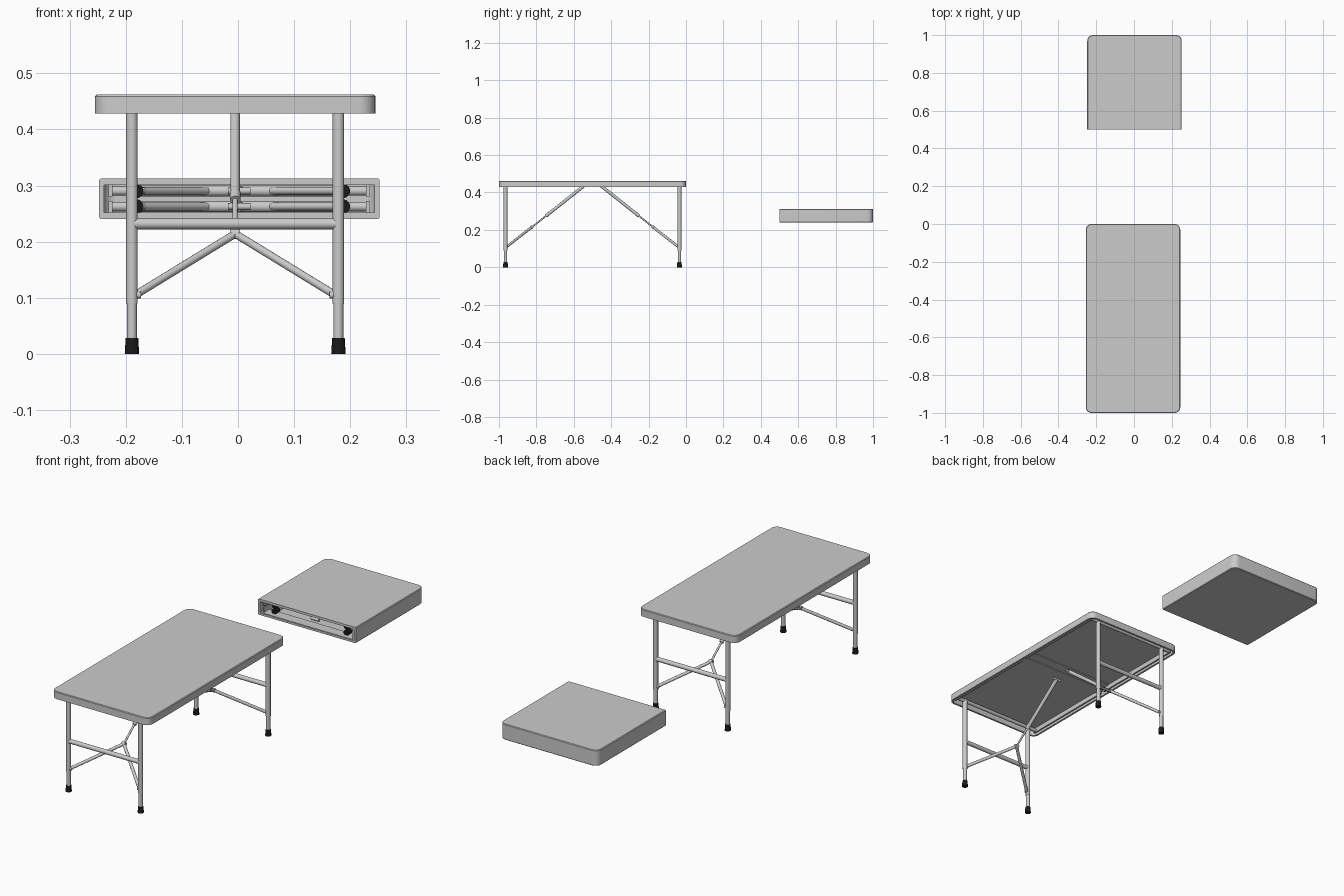
import bpy, bmesh, math
from mathutils import Matrix, Vector

if "Cube" in bpy.data.objects:
    bpy.data.objects.remove(bpy.data.objects["Cube"])

black = bpy.data.materials.new("black_rubber")
black.diffuse_color = (0.01, 0.01, 0.01, 1)
black.use_nodes = True
black.node_tree.nodes["Principled BSDF"].inputs["Base Color"].default_value = black.diffuse_color
W, L, T = 0.25, 0.5, 0.009        # half width, half-table length, wall thickness


def finish(bm, name, M, mat=None, smooth=False):
    bmesh.ops.recalc_face_normals(bm, faces=bm.faces)
    me = bpy.data.meshes.new(name)
    bm.to_mesh(me)
    bm.free()
    me.transform(M)
    ob = bpy.data.objects.new(name, me)
    bpy.context.collection.objects.link(ob)
    if mat:
        me.materials.append(mat)
    if smooth:
        bpy.ops.object.select_all(action='DESELECT')
        ob.select_set(True)
        bpy.context.view_layer.objects.active = ob
        bpy.ops.object.shade_smooth_by_angle(angle=math.radians(40))
    return ob


def tube(name, M, a, b, r, r2=None, mat=None, n=14):
    a, b = Vector(a), Vector(b)
    d = b - a
    bm = bmesh.new()
    bmesh.ops.create_cone(bm, cap_ends=True, segments=n, radius1=r,
                          radius2=r if r2 is None else r2, depth=d.length)
    place = Matrix.Translation((a + b) / 2) @ d.to_track_quat('Z', 'Y').to_matrix().to_4x4()
    finish(bm, name, M @ place, mat, True)


def box(name, M, lo, hi):
    lo, hi = Vector(lo), Vector(hi)
    bm = bmesh.new()
    bmesh.ops.create_cube(bm, size=1)
    finish(bm, name, M @ Matrix.Translation((lo + hi) / 2) @ Matrix.Diagonal((*(hi - lo), 1)))


def outline(inset, z, radius=0.03, n=6):
    # U-shaped outline, square at the fold (y=0), rounded at the far end
    w, l, r = W - inset, L - inset, radius - inset
    pts = [(w, 0, z)]
    for sx, a0 in ((1, 0), (-1, 90)):
        for i in range(n + 1):
            a = math.radians(a0 + 90 * i / n)
            pts.append((sx * (w - r) + r * math.cos(a), l - r + r * math.sin(a), z))
    return pts + [(-w, 0, z)]


def shell(M, H):
    # hollow half top, open on the underside and at the fold
    bm = bmesh.new()
    rings = [[bm.verts.new(p) for p in outline(i, z)] for i, z in
             ((T, H - T), (T, 0), (0, 0), (0, H - 0.003), (0.003, H))]
    for a, b in zip(rings, rings[1:]):
        for i in range(len(a) - 1):
            bm.faces.new((a[i], a[i + 1], b[i + 1], b[i]))
    bm.faces.new(rings[0])
    bm.faces.new(rings[-1])
    bm.faces.new([r[0] for r in rings] + [r[-1] for r in reversed(rings)])
    finish(bm, "half_top", M, None, True)


def half_table(M, H, folded):
    shell(M, H)
    hy, hz, lx = 0.465, 0.014, 0.184
    # frame rails, fold plate and hinge axle under the top
    for s in (-1, 1):
        x = sorted((s * 0.226, s * 0.233))
        box("side_rail", M, (x[0], 0.01, 0.004), (x[1], 0.475, H - T))
    box("fold_plate", M, (-W + T, 0.002, H - T - 0.003), (W - T, 0.05, H - T))
    tube("hinge_axle", M, (-0.228, hy, hz), (0.228, hy, hz), 0.0085)
    # leg frame built hanging straight down from the hinge
    swing = Matrix.Translation((0, hy, hz))
    if folded:
        swing = swing @ Matrix.Rotation(-math.pi / 2, 4, 'X')
    F = M @ swing
    end = -0.428 - hz
    for s in (-1, 1):
        x = s * lx
        tube("upper_leg", F, (x, 0, 0.004), (x, 0, end + 0.09), 0.0105)
        tube("lower_leg", F, (x, 0, end + 0.095), (x, 0, end + 0.02), 0.009)
        tube("leg_foot", F, (x, 0, end), (x, 0, end + 0.028), 0.0132, 0.0115, black)
        tube("brace_pivot", F, (x - s * 0.006, 0, end + 0.105), (x - s * 0.016, 0, end + 0.105), 0.006)
    tube("leg_crossbar", F, (-lx, 0, end + 0.232), (lx, 0, end + 0.232), 0.01)
    # Y-shaped brace
    if folded:
        foot_y, foot_z, apex, top = hy + end + 0.105, hz, Vector((0, 0.31, hz)), Vector((0, 0.06, hz))
    else:
        foot_y, foot_z, apex, top = hy, -0.323, Vector((0, 0.325, -0.214)), Vector((0, 0.045, 0.008))
    for s in (-1, 1):
        tube("brace_arm", M, (s * (lx - 0.006), foot_y, foot_z), apex, 0.007)
    mid = apex.lerp(top, 0.33)
    tube("brace_stem_lower", M, apex, mid, 0.0045)
    tube("brace_stem_upper", M, mid, top, 0.0085)
    tube("brace_knuckle", M, apex - Vector((0.009, 0, 0)), apex + Vector((0.009, 0, 0)), 0.009)
    slide = apex.lerp(top, 0.27)
    tube("brace_lock_ring", M, slide, mid, 0.0095)
    tube("stem_pivot", M, top - Vector((0.02, 0, 0)), top + Vector((0.02, 0, 0)), 0.006)


# open table
place = Matrix.Translation((-0.005, -0.5, 0.428))
for turn in (0, math.pi):
    half_table(place @ Matrix.Rotation(turn, 4, 'Z'), 0.034, False)

# folded table, two halves closed like a case
place = Matrix.Translation((0.0025, 0.5, 0.2765))
for turn in (0, math.pi):
    half_table(place @ Matrix.Rotation(turn, 4, 'Y'), 0.0365, True)
